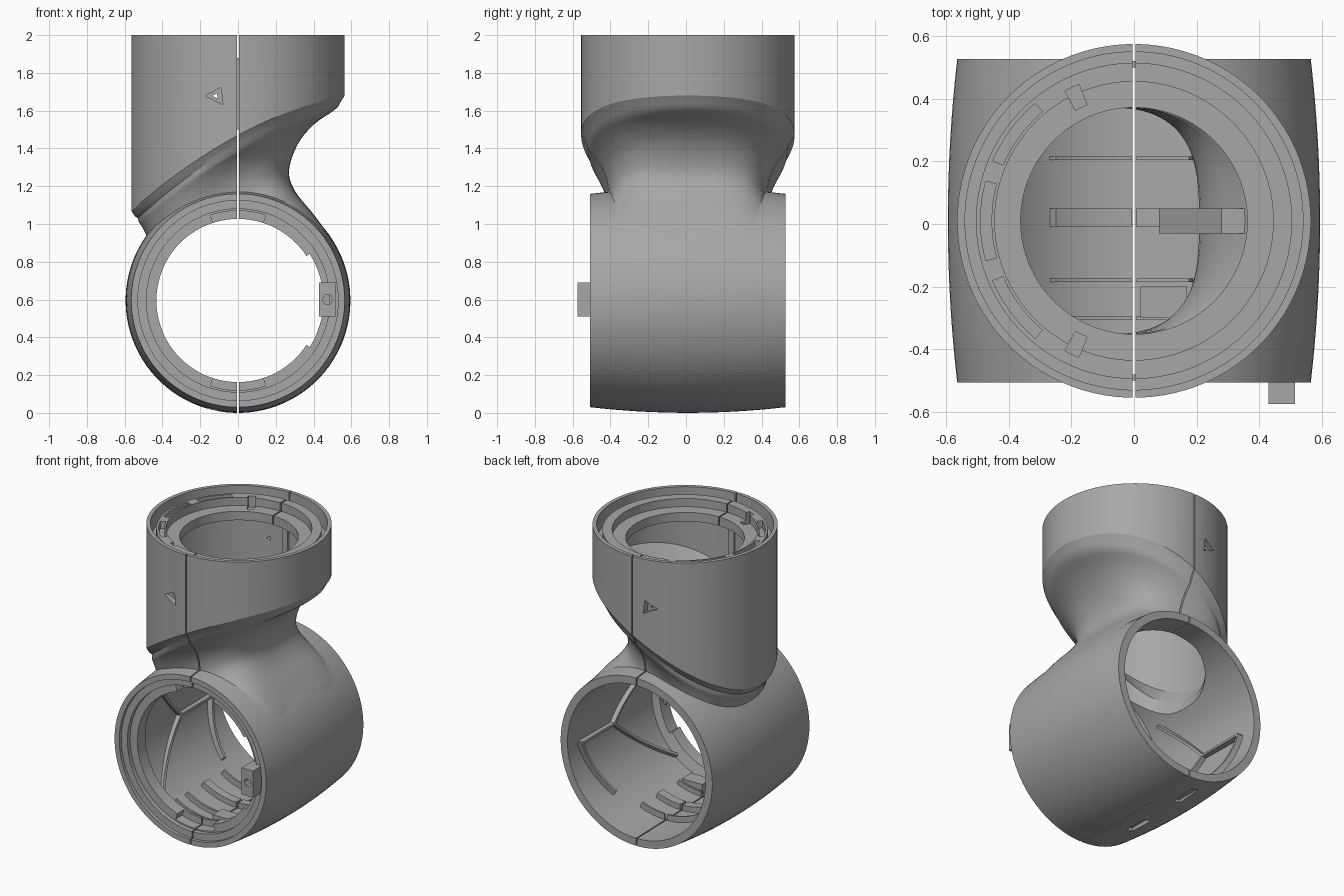
import bpy, bmesh
from math import cos, sin, pi, radians, hypot, copysign

if "Cube" in bpy.data.objects:
    bpy.data.objects.remove(bpy.data.objects["Cube"])

SEG = 96
YC = 0.01      # middle of the part in depth
ZC = 0.595     # height of the barrel axis

grey = bpy.data.materials.new("satin_grey")
grey.use_nodes = True
grey.diffuse_color = (0.39, 0.39, 0.39, 1)
grey.node_tree.nodes["Principled BSDF"].inputs["Base Color"].default_value = (0.39, 0.39, 0.39, 1)


def barrel_map(r, a, h):
    return (r * cos(a), h, ZC + r * sin(a))


def sleeve_map(r, a, h):
    return (r * cos(a), YC + r * sin(a), h)


def loft(name, rings):
    """Closed solid through rings of equal point count."""
    bm = bmesh.new()
    rows = [[bm.verts.new(p) for p in ring] for ring in rings]
    n = len(rows[0])
    for lo, hi in zip(rows, rows[1:]):
        for i in range(n):
            j = (i + 1) % n
            bm.faces.new((lo[i], lo[j], hi[j], hi[i]))
    bm.faces.new(rows[0][::-1])
    bm.faces.new(rows[-1])
    bmesh.ops.recalc_face_normals(bm, faces=bm.faces)
    mesh = bpy.data.meshes.new(name)
    bm.to_mesh(mesh)
    bm.free()
    mesh.materials.append(grey)
    obj = bpy.data.objects.new(name, mesh)
    bpy.context.collection.objects.link(obj)
    return obj


def lathe(name, profile, place):
    return loft(name, [[place(r, 2 * pi * (i + .5) / SEG, h) for i in range(SEG)]
                       for r, h in profile])


def strip(name, start, end, r0, r1, half, place, steps=16):
    """Bar lying on a cylinder between two (degrees, height) points."""
    a0, a1 = radians(start[0]), radians(end[0])
    da, dh = (a1 - a0) * r1, end[1] - start[1]
    size = hypot(da, dh)
    na, nh = -dh / size * half / r1, da / size * half
    rings = []
    for k in range(steps + 1):
        t = k / steps
        a, h = a0 + (a1 - a0) * t, start[1] + dh * t
        rings.append([place(r, a + s * na, h + s * nh)
                      for r, s in ((r0, -1), (r1, -1), (r1, 1), (r0, 1))])
    return loft(name, rings)


def prism(name, outline, y0, y1):
    return loft(name, [[(x, y, z) for x, z in outline] for y in (y0, y1)])


def box(name, x0, x1, y0, y1, z0, z1):
    return prism(name, [(x0, z0), (x1, z0), (x1, z1), (x0, z1)], y0, y1)


def combine(obj, tool, operation="DIFFERENCE"):
    mod = obj.modifiers.new("cut", "BOOLEAN")
    mod.operation, mod.object, mod.solver = operation, tool, "EXACT"
    bpy.context.view_layer.objects.active = obj
    bpy.ops.object.modifier_apply(modifier=mod.name)
    bpy.data.objects.remove(tool)


def split_seam(obj, half):
    """Part the object along its middle plane, leaving a narrow gap."""
    bm = bmesh.new()
    bm.from_mesh(obj.data)
    for x in (-half, half):
        bmesh.ops.bisect_plane(bm, geom=bm.verts[:] + bm.edges[:] + bm.faces[:],
                               plane_co=(x, 0, 0), plane_no=(1, 0, 0), dist=1e-6)
    gap = [f for f in bm.faces if abs(f.calc_center_median().x) < half * .99]
    bmesh.ops.delete(bm, geom=gap, context="FACES")
    for side in (-1, 1):
        rim = [e for e in bm.edges if e.is_boundary
               and all(abs(v.co.x - side * half) < 1e-5 for v in e.verts)]
        made = bmesh.ops.triangle_fill(bm, edges=rim, use_beauty=True)["geom"]
        # Keep the bores open
        middles = [(f, f.calc_center_median()) for f in made if isinstance(f, bmesh.types.BMFace)]
        bmesh.ops.delete(bm, context="FACES_ONLY", geom=[
            f for f, c in middles
            if abs(c.z - ZC) < .42 or (c.z > .9 and abs(c.y - YC) < .345)])
    bm.to_mesh(obj.data)
    bm.free()


def smooth_rows(rows, sub=4):
    """Catmull-Rom through rows of section values."""
    out = []
    for i in range(len(rows) - 1):
        p = [rows[max(0, min(len(rows) - 1, i + k))] for k in (-1, 0, 1, 2)]
        for s in range(sub):
            t = s / sub
            out.append([b + t / 2 * (c - a + t * (2 * a - 5 * b + 4 * c - d
                        + t * (3 * (b - c) + d - a))) for a, b, c, d in zip(*p)])
    return out + [rows[-1]]


def section(row, inset=0.0, widest=1.0):
    """Tilted oval: left x, left z, right x, right z, half depth, arch, roundness."""
    lx, lz, rx, rz, ry, arch, power = row
    lx, rx, ry = lx + inset, rx - inset, min(ry - inset, widest)
    pts = []
    for i in range(SEG):
        a = 2 * pi * (i + .5) / SEG
        c, s = (copysign(abs(v) ** power, v) for v in (cos(a), sin(a)))
        pts.append(((lx + rx) / 2 + c * (rx - lx) / 2, YC + ry * s,
                    (lz + rz) / 2 + c * (rz - lz) / 2 + arch * (1 - c * c)))
    return pts


# Neck sections, from the sleeve's slanted edge down into the barrel
lip = [(-.565, 1.07, .565, 1.68, .565, .095, 1), (-.545, 1.04, .54, 1.64, .55, .105, 1),
       (-.53, 1.03, .53, 1.62, .535, .095, 1)]
neck = smooth_rows([
    (-.525, 1.01, .50, 1.595, .525, .08, .97),
    (-.50, .97, .40, 1.525, .475, .05, .9),
    (-.47, .90, .315, 1.42, .435, .03, .82),
    (-.45, .82, .27, 1.28, .425, .02, .7),
    (-.43, .74, .305, 1.17, .46, 0, .56),
    (-.40, .66, .405, 1.045, .495, 0, .44),
    (-.36, .58, .495, .91, .50, 0, .38),
    (-.30, .52, .49, .80, .50, 0, .38)])
top = (-.565, 2, .565, 2, .565, 0, 1)

# Outer shell: barrel joined to sleeve and neck
shell = lathe("joint_shell", [(.565 + .03 * (1 - t * t), YC + .517 * t)
                              for t in [k / 8 - 1 for k in range(17)]], barrel_map)
combine(shell, loft("sleeve", [section(r) for r in [top] + lip + neck]), "UNION")

# Hollow inside
combine(shell, lathe("barrel_hollow", [
    (.53, -.55), (.53, -.485), (.485, -.485), (.485, -.455), (.432, -.455),
    (.432, -.37), (.50, -.35), (.515, .56)], barrel_map))
start = (-.565, 1.85, .565, 1.85, .565, 0, 1)
combine(shell, loft("neck_hollow", [section(r, .062) for r in [start] + lip[:1]]
                    + [section(r, .062, .365) for r in neck[4:]]))
combine(shell, lathe("top_hollow", [
    (.54, 2.05), (.54, 1.89), (.505, 1.89), (.505, 1.965), (.445, 1.965),
    (.445, 1.91), (.362, 1.91), (.362, 1.80)], sleeve_map))

# Curved slots and tab notches in the top ring
for a, b in ((165, 195), (130, 157), (203, 230)):
    combine(shell, strip("slot", (a, 1.95), (b, 1.95), .455, .49, .035, sleeve_map))
for a in (115, 245):
    combine(shell, strip("tab_notch", (a - 3, 1.95), (a + 3, 1.95), .40, .47, .06, sleeve_map))

# Notches in the front ring and shallow recesses underneath
for a, b, r, w in ((72, 108, .475, .045), (252, 288, .475, .045), (-33, 33, .452, .07)):
    combine(shell, strip("ring_notch", (a, -.43), (b, -.43), .38, r, w, barrel_map))
for y in (-.2, .25):
    combine(shell, strip("recess", (257, y), (257, y + .17), .57, .65, .03, barrel_map))

# Triangular marks, front and back, each with a small through hole
for size, depth in ((1, .045), (.3, .3)):
    tri = [(-.12 + size * x, 1.678 + size * z)
           for x, z in ((-.055, 0), (.03, .045), (.04, -.045))]
    for s in (-1, 1):
        wall = YC + s * .56
        combine(shell, prism("mark", tri, wall - s * depth, wall + s * .05))

# Seam between the two halves, backed by a lip behind the sleeve wall
split_seam(shell, .004)
for name, s in (("front_seam_lip", -1), ("back_seam_lip", 1)):
    box(name, -.02, .02, YC + s * .49, YC + s * .51, 1.5, 1.88)

# Locating peg with a socket on the front ring
peg = box("locating_peg", .43, .515, -.575, -.40, .51, .69)
combine(peg, prism("socket", [(.475 + .028 * cos(k * pi / 3), .6 + .028 * sin(k * pi / 3))
                              for k in range(6)], -.6, -.45))

# Stiffening ribs inside the barrel
ribs = []
for side in (0, 1):
    for p, q in (((-50, -.35), (-5, .08)), ((-5, .08), (35, -.25)),
                 ((-5, .08), (-5, .42)), ((-5, .42), (-50, .30))):
        if side:
            p, q = (180 - p[0], p[1]), (180 - q[0], q[1])
        ribs.append(strip("side_rib", p, q, .475, .53, .009, barrel_map))
for y, w in ((.21, .006), (.02, .03), (-.18, .006), (-.30, .006)):
    for a, b in ((238, 269), (271, 292)):
        ribs.append(strip("floor_rib", (a, y), (b, y), .47, .53, w, barrel_map))

# Block on the floor and web in the neck
box("floor_block", .02, .17, -.30, -.20, .10, .16)
prism("neck_web", [(.08, 1.24), (.23, 1.27), (.275, 1.42), (.36, 1.54), (.28, 1.54)], -.03, .05)

# Smooth shading with crisp edges
bpy.ops.object.select_all(action="DESELECT")
for obj in [shell] + ribs:
    obj.select_set(True)
bpy.context.view_layer.objects.active = shell
bpy.ops.object.shade_smooth_by_angle(angle=radians(28))
